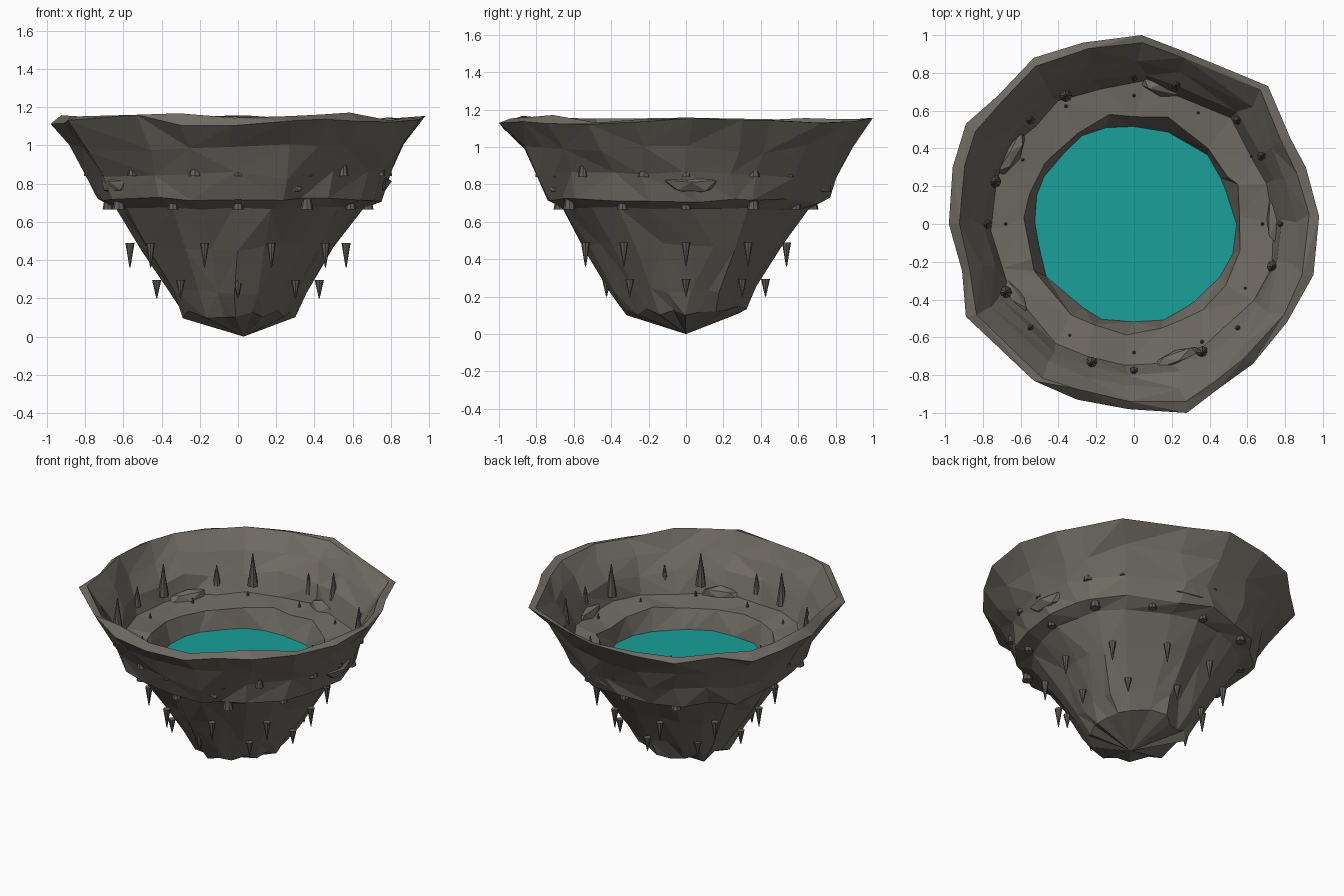
import bpy, bmesh, math, random
from mathutils import Vector, Matrix

random.seed(11)
if "Cube" in bpy.data.objects:
    bpy.data.objects.remove(bpy.data.objects["Cube"], do_unlink=True)


def material(name, colour):
    m = bpy.data.materials.new(name)
    m.use_nodes = True
    m.diffuse_color = (*colour, 1)
    m.node_tree.nodes["Principled BSDF"].inputs["Base Color"].default_value = (*colour, 1)
    return m


ROCK = material("warm grey rock", (0.16, 0.148, 0.125))
SPIKE = material("dark grey rock", (0.12, 0.114, 0.1))
WATER = material("teal water", (0.01, 0.35, 0.32))


def finish(bm, name, mat):
    bmesh.ops.recalc_face_normals(bm, faces=bm.faces[:])
    mesh = bpy.data.meshes.new(name)
    bm.to_mesh(mesh)
    bm.free()
    mesh.materials.append(mat)
    ob = bpy.data.objects.new(name, mesh)
    bpy.context.collection.objects.link(ob)
    return ob


# Crater shell: uneven rim outline, lofted down the outside and the inside
RIM = [(.98, .04), (.91, .3), (.83, .45), (.71, .73), (.3, .9), (.04, 1), (-.27, .96),
       (-.53, .88), (-.72, .68), (-.89, .53), (-.96, .3), (-.98, 0), (-.91, -.25),
       (-.89, -.49), (-.53, -.83), (-.3, -.93), (-.03, -.98), (.28, -1), (.45, -.87),
       (.63, -.74), (.81, -.52), (.95, -.27)]
# radius, height, share of the rim's unevenness, pleat depth, radial jitter, height jitter
PROFILE = [(.3, .12, .1, .6, .02, .03), (.37, .24, .1, 1, .01, .02),
           (.51, .46, .2, 1, .01, .03), (.65, .67, .3, .7, .01, .01),
           (.745, .71, .4, 0, .02, .02), (.795, .84, .5, 0, .02, .03),
           (.865, .99, .8, 0, .012, .025), (.97, 1.13, 1, 0, 0, .03),
           (.925, 1.15, .9, 0, .012, .022), (.85, 1.04, .8, 0, .012, .02),
           (.785, .92, .5, 0, .015, .025), (.74, .8, .4, 0, .02, .012),
           (.575, .775, .1, 0, .022, .015), (.53, .64, 0, 0, .018, 0),
           (.48, .58, 0, 0, 0, 0)]

bm = bmesh.new()
pleats = [random.uniform(-.028, .028) for _ in RIM]
rings = []
for radius, height, share, pleat, jr, jz in PROFILE:
    ring = []
    for (x, y), depth in zip(RIM, pleats):
        d = Vector((x, y, 0))
        uneven = 1 + (d.length / .97 - 1) * share
        p = d.normalized() * (radius * uneven + depth * pleat + random.uniform(-jr, jr))
        p.rotate(Matrix.Rotation(random.uniform(-3, 3) * jr, 3, 'Z'))
        p.z = height + random.uniform(-jz, jz)
        ring.append(bm.verts.new(p))
    rings.append(ring)
n = len(RIM)
for a, b in zip(rings, rings[1:]):
    for i in range(n):
        j = (i + 1) % n
        quad = [a[i], a[j], b[j], b[i]]
        k = random.randint(0, 1)
        quad = quad[k:] + quad[:k]
        bm.faces.new(quad[:3])
        bm.faces.new([quad[0], quad[2], quad[3]])
for ring, tip in ((rings[0], (.03, 0, 0)), (rings[-1], (0, 0, .56))):
    centre = bm.verts.new(tip)
    for i in range(n):
        bm.faces.new([ring[i], ring[(i + 1) % n], centre])
finish(bm, "crater_shell", ROCK)

# Broken rocks bedded into the overhang
for i, angle in enumerate((2, 78, 150, 212, 288)):
    bm = bmesh.new()
    bmesh.ops.create_icosphere(bm, subdivisions=1, radius=1)
    for v in bm.verts:
        v.co *= random.uniform(.75, 1.1)
    a = math.radians(angle)
    bm.transform(Matrix.Rotation(a, 4, 'Z') @ Matrix.Translation((.745, 0, .8))
                 @ Matrix.Rotation(.3, 4, 'Y') @ Matrix.Diagonal((.055, .16, .06, 1)))
    finish(bm, f"overhang_rock_{i}", ROCK)

# Water pool
bm = bmesh.new()
bmesh.ops.create_circle(bm, cap_ends=True, segments=32, radius=.57,
                        matrix=Matrix.Translation((0, 0, .643)))
pool = finish(bm, "water_pool", WATER)
if pool.data.polygons[0].normal.z < 0:
    pool.data.flip_normals()


# Rings of spikes: growing up inside the bowl and hanging down outside
def spike_ring(name, count, start, radius, base_z, tip_z, width):
    bm = bmesh.new()
    for i in range(count):
        a = math.radians(start) + i * math.tau / count
        height = abs(tip_z - base_z)
        flip = Matrix.Rotation(math.pi if tip_z < base_z else 0, 4, 'X')
        spot = Matrix.Translation((radius * math.cos(a), radius * math.sin(a),
                                   (base_z + tip_z) / 2))
        bmesh.ops.create_cone(bm, cap_ends=True, segments=8, radius1=width,
                              radius2=width * .1, depth=height, matrix=spot @ flip)
    finish(bm, name, SPIKE)


spike_ring("tall_bowl_spikes", 8, 28, .77, .84, 1.06, .034)
spike_ring("small_bowl_spikes", 8, 0, .78, .84, .98, .026)
spike_ring("overhang_spikes", 4, 30, .72, .665, .82, .034)
spike_ring("ledge_spikes_a", 4, 0, .68, .665, .82, .028)
spike_ring("ledge_spikes_b", 4, 60, .68, .665, .82, .028)
spike_ring("upper_hanging_spikes", 10, 0, .565, .49, .36, .024)
spike_ring("lower_hanging_spikes", 8, 0, .425, .295, .2, .024)
